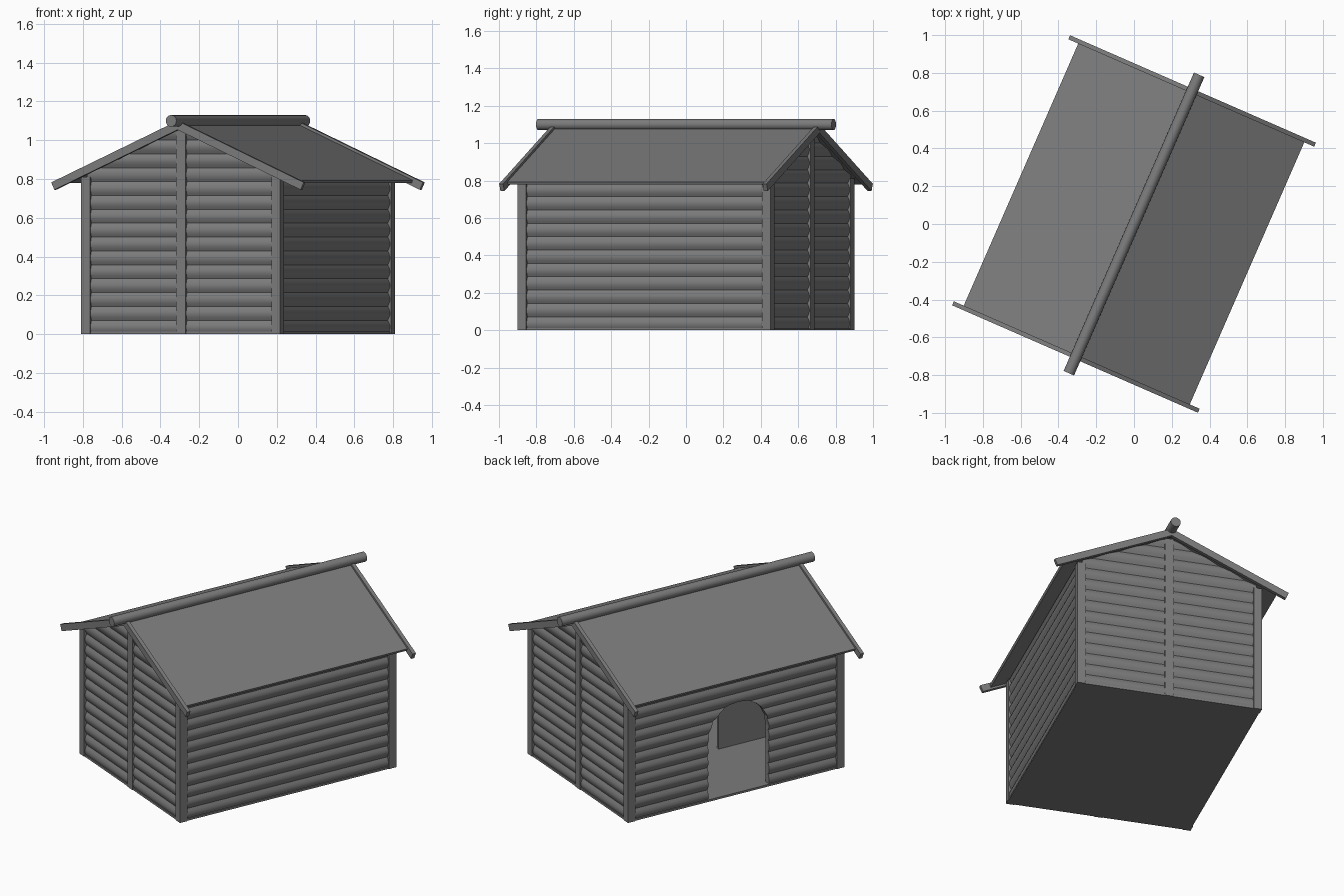
import bpy, bmesh, math
from mathutils import Matrix

cube = bpy.data.objects.get("Cube")
if cube:
    bpy.data.objects.remove(cube)

TURN = math.radians(-23.6)     # the whole house is turned on its plot
HALF_W, HALF_L = 0.56, 0.738   # outer faces of the corner posts
EAVE, SLOPE = 0.81, 0.447      # wall height and roof pitch
BOARD, STEPS = 0.0715, 5       # siding board height and its curve steps

wood = bpy.data.materials.new("grey_wood")
wood.use_nodes = True
GREY = (0.2, 0.2, 0.2, 1)
wood.diffuse_color = GREY
wood.node_tree.nodes["Principled BSDF"].inputs["Base Color"].default_value = GREY


def finish(name, bm, smooth=False):
    bmesh.ops.recalc_face_normals(bm, faces=bm.faces)
    mesh = bpy.data.meshes.new(name)
    bm.to_mesh(mesh)
    bm.free()
    mesh.materials.append(wood)
    ob = bpy.data.objects.new(name, mesh)
    bpy.context.collection.objects.link(ob)
    ob.rotation_euler.z = TURN
    if smooth:
        bpy.ops.object.select_all(action='DESELECT')
        ob.select_set(True)
        bpy.context.view_layer.objects.active = ob
        bpy.ops.object.shade_smooth_by_angle(angle=math.radians(30))
    return ob


def box(name, x0, x1, y0, y1, z0, z1):
    bm = bmesh.new()
    bmesh.ops.create_cube(bm, size=1)
    for v in bm.verts:
        v.co.x = x1 if v.co.x > 0 else x0
        v.co.y = y1 if v.co.y > 0 else y0
        v.co.z = z1 if v.co.z > 0 else z0
    return finish(name, bm)


def prism(name, points, direction):
    """Extrude a closed outline along a vector."""
    bm = bmesh.new()
    face = bm.faces.new([bm.verts.new(p) for p in points])
    ext = bmesh.ops.extrude_face_region(bm, geom=[face])
    moved = [g for g in ext["geom"] if isinstance(g, bmesh.types.BMVert)]
    bmesh.ops.translate(bm, verts=moved, vec=direction)
    # keep the starting cap so the solid is closed
    if not face.is_valid:
        bmesh.ops.holes_fill(bm, edges=bm.edges[:])
    return finish(name, bm)


def chevron(name, apex, half, depth, y0, y1):
    """A bent roof section, with ends cut square to the slope."""
    a = math.atan(SLOPE)
    low = apex - SLOPE * half
    cut = (half - depth * math.sin(a), low - depth * math.cos(a))
    right = [(half, low), cut]
    outline = [(0, apex)] + right + [(0, apex - depth / math.cos(a))]
    outline += [(-x, z) for x, z in reversed(right)]
    return prism(name, [(x, y0, z) for x, z in outline], (0, y1 - y0, 0))


def siding(name, out, width_at, top, angle):
    """A closed wall of bulging boards, facing -y before it is turned."""
    bm = bmesh.new()
    levels = [i * BOARD / STEPS for i in range(int(top * STEPS / BOARD) + 1)] + [top]
    previous = None
    for z in levels:
        w = width_at(z)
        face_y = -(out + 0.013 * math.sin(math.pi * ((z / BOARD) % 1)))
        back_y = 0.03 - out
        ring = [bm.verts.new(p) for p in
                ((-w, face_y, z), (w, face_y, z), (w, back_y, z), (-w, back_y, z))]
        if previous:
            for i in range(4):
                j = (i + 1) % 4
                bm.faces.new((previous[i], previous[j], ring[j], ring[i]))
        else:
            bm.faces.new(ring)
        previous = ring
    bm.faces.new(previous)
    bm.transform(Matrix.Rotation(angle, 4, 'Z'))
    return finish(name, bm, smooth=True)


def cut(ob, cutter):
    mod = ob.modifiers.new("opening", 'BOOLEAN')
    mod.operation, mod.solver, mod.object = 'DIFFERENCE', 'EXACT', cutter
    bpy.ops.object.select_all(action='DESELECT')
    ob.select_set(True)
    bpy.context.view_layer.objects.active = ob
    bpy.ops.object.modifier_apply(modifier=mod.name)


# Floor
box("floor", -0.556, 0.556, -0.734, 0.734, 0, 0.013)

# Walls
left_wall = siding("left_wall", HALF_W - 0.018, lambda z: HALF_L - 0.03, EAVE, math.pi / 2)
door_wall = siding("door_wall", HALF_W - 0.018, lambda z: HALF_L - 0.03, EAVE, -math.pi / 2)
for name, angle in (("front_gable", 0), ("back_gable", math.pi)):
    siding(name, HALF_L - 0.018,
           lambda z: max(0.005, min(HALF_W - 0.03, (1.065 - z) / SLOPE)), 1.05, angle)

# Inner partition under the ridge
partition = box("partition", 0.01, 0.03, -0.705, 0.705, 0.005, 1.05)

# Arched doorway through the door wall and the partition
MID, R, SPRING = -0.022, 0.207, 0.385
arch = [(MID + R, -0.1)]
arch += [(MID + R * math.cos(math.pi * i / 10), SPRING + R * math.sin(math.pi * i / 10))
         for i in range(11)]
arch += [(MID - R, -0.1)]
cutter = prism("door_cutter", [(-0.8, y, z) for y, z in arch], (0.95, 0, 0))
cutter.hide_render = True
bpy.context.view_layer.update()
cut(door_wall, cutter)
cut(partition, cutter)
bpy.data.objects.remove(cutter)

# Corner posts and gable centre posts
POST = 0.05
for sy, end in ((-1, "front"), (1, "back")):
    for sx, side in ((-1, "right"), (1, "left")):
        xs = sorted((sx * HALF_W, sx * (HALF_W - POST)))
        ys = sorted((sy * HALF_L, sy * (HALF_L - POST)))
        box(f"{end}_{side}_post", *xs, *ys, 0, EAVE)
    ys = sorted((sy * HALF_L, sy * (HALF_L - 0.03)))
    box(f"{end}_centre_post", -0.026, 0.028, *ys, 0, 1.055)

# Roof sheet and the boards along its gable edges
chevron("roof", 1.085, 0.653, 0.016, -0.762, 0.762)
chevron("front_barge_board", 1.1, 0.71, 0.042, -0.78, -0.757)
chevron("back_barge_board", 1.1, 0.71, 0.042, 0.757, 0.78)

# Ridge pole
bm = bmesh.new()
bmesh.ops.create_cone(bm, cap_ends=True, segments=16, radius1=0.03, radius2=0.03, depth=1.724)
bm.transform(Matrix.Translation((0, 0, 1.1)) @ Matrix.Rotation(math.pi / 2, 4, 'X'))
finish("ridge_pole", bm, smooth=True)
